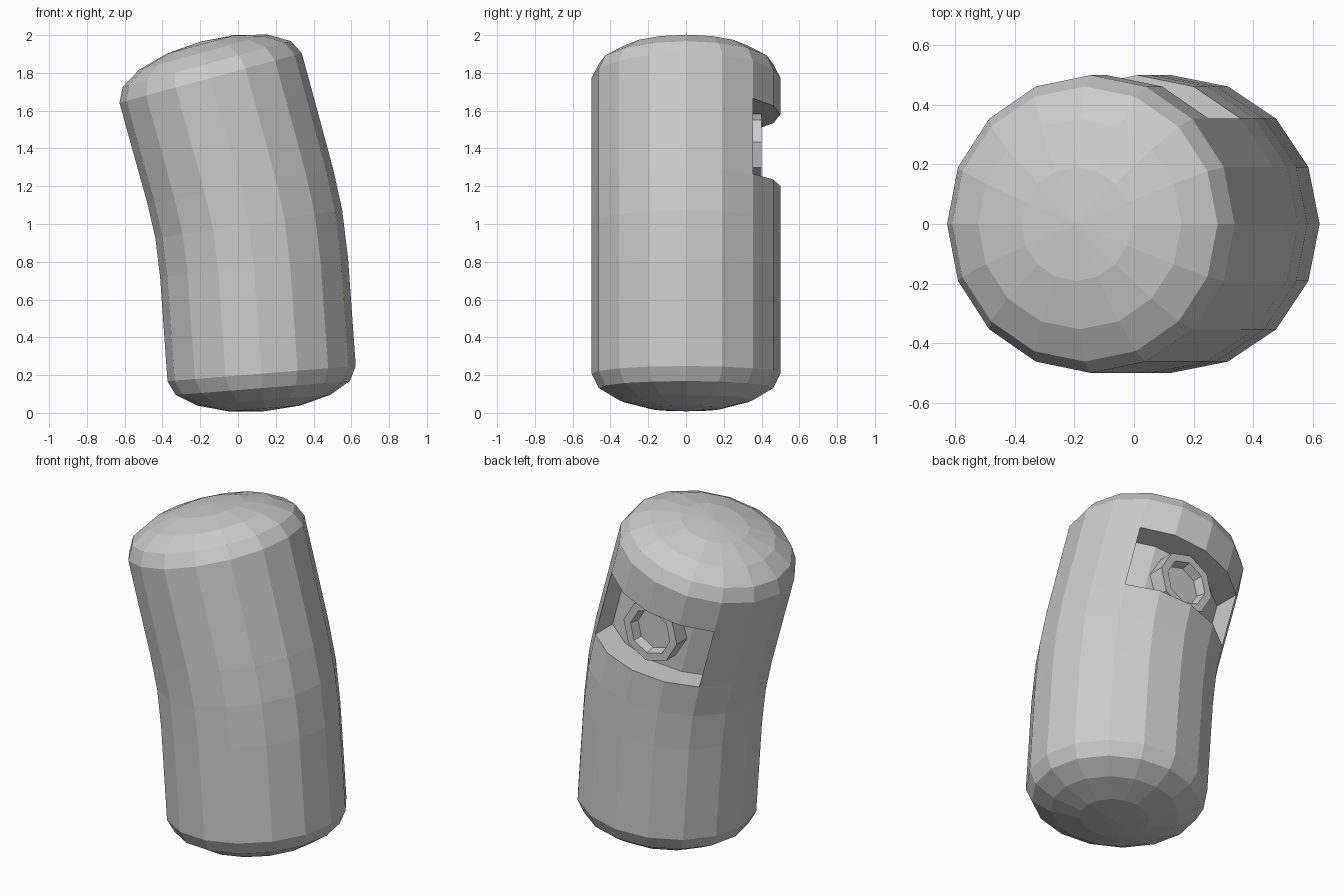
import bpy, bmesh
from math import sin, cos, pi, radians
from mathutils import Vector, Matrix

cube = bpy.data.objects.get("Cube")
if cube:
    bpy.data.objects.remove(cube)

GREY = (0.6, 0.6, 0.6, 1)
mat = bpy.data.materials.new("plain grey")
mat.use_nodes = True
mat.diffuse_color = GREY
mat.node_tree.nodes["Principled BSDF"].inputs["Base Color"].default_value = GREY

SIDES, RADIUS, DOME = 16, 0.5, 0.2


def finish(bm, name):
    bmesh.ops.recalc_face_normals(bm, faces=bm.faces)
    mesh = bpy.data.meshes.new(name)
    bm.to_mesh(mesh)
    bm.free()
    mesh.materials.append(mat)
    obj = bpy.data.objects.new(name, mesh)
    bpy.context.collection.objects.link(obj)
    return obj


def bridge(bm, a, b):
    n = len(a)
    return [bm.faces.new((a[i], a[(i + 1) % n], b[(i + 1) % n], b[i])) for i in range(n)]


# Bent body: rings along a leaning axis (x, z, lean in degrees)
axis = [(0.125, 0.208, 4.6), (0.085, 0.77, 5.8), (0.057, 1.0, 8.7),
        (0.012, 1.2, 10.8), (-0.092, 1.58, 14), (-0.145, 1.773, 15.2)]
bm = bmesh.new()


def frame(x, z, lean):
    return Matrix.Translation((x, 0, z)) @ Matrix.Rotation(-radians(lean), 4, 'Y')


def ring(m, r, h):
    return [bm.verts.new(m @ Vector((r * cos(t), r * sin(t), h)))
            for t in (2 * pi * i / SIDES for i in range(SIDES))]


rings = [ring(frame(*a), RADIUS, 0) for a in axis]
spans = [bridge(bm, a, b) for a, b in zip(rings, rings[1:])]

# Flattened domes at both ends
for start, place, side in ((rings[0], axis[0], -1), (rings[-1], axis[-1], 1)):
    m, last = frame(*place), start
    for k in range(1, 4):
        t = k * pi / 8
        new = ring(m, RADIUS * cos(t), side * DOME * sin(t))
        bridge(bm, last, new)
        last = new
    tip = bm.verts.new(m @ Vector((0, 0, side * DOME)))
    for i in range(SIDES):
        bm.faces.new((last[i], last[(i + 1) % SIDES], tip))

# Recess pushed straight into the back
panel = spans[3][2:6]
out = bmesh.ops.extrude_face_region(bm, geom=panel)
moved = [g for g in out["geom"] if isinstance(g, bmesh.types.BMVert)]
bmesh.ops.translate(bm, verts=moved, vec=(0, -0.165, 0))
bmesh.ops.delete(bm, geom=[f for f in panel if f.is_valid], context='FACES')
finish(bm, "body")

# Eight-sided hollow lens ring in the recess (radius, depth)
bm = bmesh.new()
loops = []
for r, y in ((0.18, 0.26), (0.18, 0.4), (0.133, 0.4), (0.12, 0.345)):
    loops.append([bm.verts.new((-0.04 + r * cos(t), y, 1.405 + r * sin(t)))
                  for t in (i * pi / 4 + radians(9) for i in range(8))])
for a, b in zip(loops, loops[1:]):
    bridge(bm, a, b)
bm.faces.new(loops[0])
bm.faces.new(loops[-1])
finish(bm, "lens_ring")
